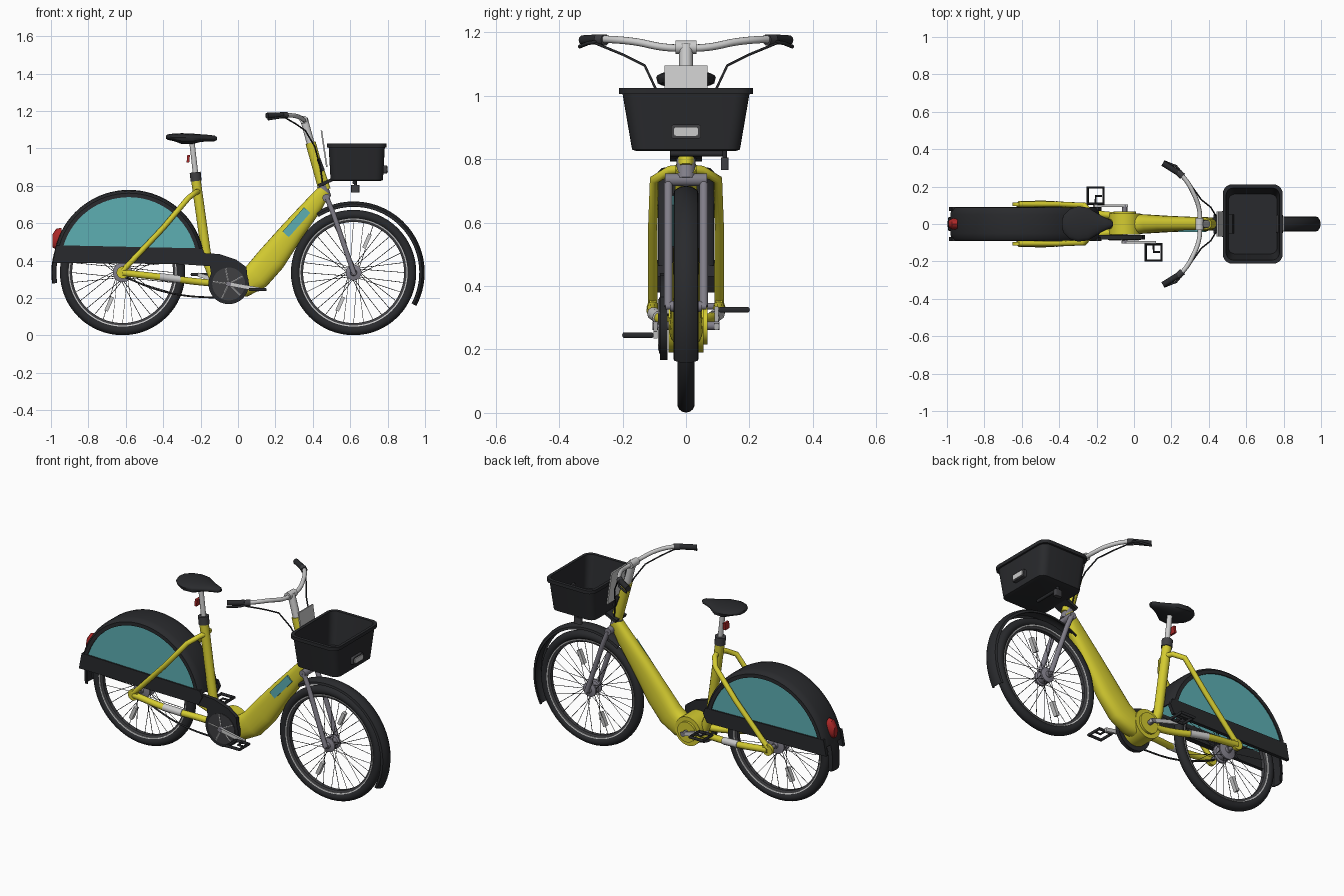
import bpy, bmesh, math
from mathutils import Vector

if "Cube" in bpy.data.objects:
    bpy.data.objects.remove(bpy.data.objects["Cube"])

def mat(name, r, g, b):
    m = bpy.data.materials.new(name)
    m.diffuse_color = (r, g, b, 1)
    m.use_nodes = True
    m.node_tree.nodes["Principled BSDF"].inputs["Base Color"].default_value = m.diffuse_color
    return m

YEL = mat("yellow", .66, .60, .03)
TEAL = mat("teal", .11, .43, .45)
BLK = mat("black", .022, .023, .026)
DARK = mat("dark_grey", .05, .05, .055)
LIGHT = mat("light_grey", .58, .58, .58)
FORK = mat("fork_grey", .22, .21, .25)
RED = mat("red", .4, .02, .02)
C, S, PI = math.cos, math.sin, math.pi

def loft(name, rings, m, caps=True, loop=False, closed=True):
    """Skin a list of point rings."""
    bm = bmesh.new()
    vs = [[bm.verts.new(p) for p in r] for r in rings]
    n = len(rings[0])
    for i in range(len(vs) if loop else len(vs) - 1):
        a, b = vs[i], vs[(i + 1) % len(vs)]
        for j in range(n if closed else n - 1):
            k = (j + 1) % n
            bm.faces.new((a[j], a[k], b[k], b[j]))
    if caps and not loop:
        bm.faces.new(vs[0])
        bm.faces.new(vs[-1])
    bmesh.ops.recalc_face_normals(bm, faces=bm.faces)
    me = bpy.data.meshes.new(name)
    bm.to_mesh(me)
    bm.free()
    ob = bpy.data.objects.new(name, me)
    bpy.context.collection.objects.link(ob)
    me.materials.append(m)
    return ob

def prism(name, pts, y0, y1, m):
    return loft(name, [[(x, y, z) for x, z in pts] for y in (y0, y1)], m)

def lathe(name, prof, cx, cz, m, seg=64):
    """Revolve a closed (radius, y) profile around a y axis."""
    return loft(name, [[(cx + r * C(2*PI*i/seg), y, cz + r * S(2*PI*i/seg)) for r, y in prof]
                       for i in range(seg)], m, loop=True)

def disc(name, cx, cz, r, y0, y1, m, seg=32):
    return prism(name, [(cx + r*C(2*PI*i/seg), cz + r*S(2*PI*i/seg)) for i in range(seg)], y0, y1, m)

def tubes(name, paths, r, m, smooth=False, cyclic=False, res=3):
    """Round tubes along one or more paths."""
    cu = bpy.data.curves.new(name, 'CURVE')
    cu.dimensions, cu.bevel_depth, cu.bevel_resolution = '3D', r, res
    cu.use_fill_caps, cu.resolution_u = True, 6
    for p in paths:
        s = cu.splines.new('BEZIER' if smooth else 'POLY')
        if smooth:
            s.bezier_points.add(len(p) - 1)
            for b, q in zip(s.bezier_points, p):
                b.co = q
                b.handle_left_type = b.handle_right_type = 'AUTO'
        else:
            s.points.add(len(p) - 1)
            for b, q in zip(s.points, p):
                b.co = (*q, 1)
        s.use_cyclic_u = cyclic
    cu.materials.append(m)
    ob = bpy.data.objects.new(name, cu)
    bpy.context.collection.objects.link(ob)
    return ob

def both(p):
    return [p, [(x, -y, z) for x, y, z in p]]

def slab(name, a, b, w, y0, y1, m):
    """Flat bar from a to b in the side plane, width w."""
    a, b = Vector(a), Vector(b)
    d = (b - a).normalized()
    n = Vector((-d.y, d.x)) * w / 2
    return prism(name, [a - n, b - n, b + n, a + n], y0, y1, m)

def rrect(cx, hx, hy, r, z):
    out = []
    for k, (sx, sy) in enumerate(((1, 1), (-1, 1), (-1, -1), (1, -1))):
        for i in range(6):
            t = (k + i / 5) * PI / 2
            out.append((cx + sx*(hx - r) + r*C(t), sy*(hy - r) + r*S(t), z))
    return out

def arc_shell(name, cx, cz, t0, t1, prof, m, n=36):
    """Open mudguard section (radius, y) swept through an arc."""
    ts = [math.radians(t0 + (t1 - t0) * i / n) for i in range(n + 1)]
    ob = loft(name, [[(cx + r*C(t), y, cz + r*S(t)) for r, y in prof] for t in ts], m, False, closed=False)
    so = ob.modifiers.new("thickness", 'SOLIDIFY')
    so.thickness, so.offset = .006, 0
    return ob

# wheels
WZ = .336
for tag, wx, hub in (("front", .618, .042), ("rear", -.617, .052)):
    lathe(tag + "_tire", [(.309 + .026*C(2*PI*i/14), .027*S(2*PI*i/14)) for i in range(14)], wx, WZ, BLK)
    lathe(tag + "_rim", [(.27, -.011), (.292, -.018), (.292, .018), (.27, .011)], wx, WZ, DARK)
    lathe(tag + "_rim_stripe", [(.283, -.020), (.289, -.022), (.289, .022), (.283, .020)], wx, WZ, LIGHT)
    lathe(tag + "_hub", [(.006, -.05), (.016, -.05), (.018, -.036), (hub, -.03), (hub, -.02), (hub*.8, -.015),
                         (hub*.8, .015), (hub, .02), (hub, .03), (.018, .036), (.016, .05), (.006, .05)], wx, WZ, FORK, 32)
    sp = []
    for i in range(32):
        t = 2*PI*i/32
        u = t + (.5 if i % 4 < 2 else -.5)
        sp.append([(wx + hub*.9*C(u), .025*(-1)**i, WZ + hub*.9*S(u)), (wx + .273*C(t), 0, WZ + .273*S(t))])
    tubes(tag + "_spokes", sp, .0016, DARK, res=0)
    for s in (1, -1):
        slab(tag + "_spoke_reflector", (wx + s*.055, WZ + s*.13), (wx + s*.088, WZ + s*.205), .02, -.012, .012, LIGHT)
    tubes(tag + "_axle", [[(wx, -.11 if wx < 0 else -.065, WZ), (wx, .11 if wx < 0 else .065, WZ)]], .011, FORK)

# front mudguard
arc_shell("front_mudguard", .618, WZ, 122, -28,
          [(.352, -.037), (.364, -.034), (.374, -.018), (.377, 0), (.374, .018), (.364, .034), (.352, .037)], BLK)

# rear wheel cover with side panels and lower strips
GX, GZ = -.583, .373
arc_shell("rear_cover", GX, GZ, 10, 171, [(.366, -.086), (.386, -.086), (.396, -.076), (.401, -.05), (.402, 0),
          (.401, .05), (.396, .076), (.386, .086), (.366, .086)], BLK)
arc_shell("rear_mudflap", -.617, WZ, 150, 189, [(.355, -.04), (.374, -.032), (.378, 0), (.374, .032), (.355, .04)], BLK, 10)
panel = [(GX + .376*C(math.radians(t)), GZ + .376*S(math.radians(t))) for t in range(12, 169, 4)]
strip = [(-.99, .388), (-.972, .482), (-.19, .465), (-.175, .43), (-.2, .38), (-.5, .383)]
for s in (-1, 1):
    prism("side_panel", panel, s*.074, s*.082, TEAL)
    prism("cover_strip", strip, s*.07, s*.09, BLK)
loft("tail_light", [[(x, w*C(2*PI*i/16), z + h*S(2*PI*i/16)) for i in range(16)] for x, z, w, h in
     ((-.945, .52, .03, .055), (-.972, .515, .03, .055), (-.992, .505, .018, .035))], RED)

# chain case and crankset
prism("chain_case", [(-.6, .385), (-.6, .435), (-.19, .44), (-.1, .435), (-.01, .405), (.045, .365), (.052, .3),
                     (-.05, .27), (-.14, .3), (-.15, .37), (-.3, .38)], -.082, -.058, BLK)
KX, KZ = -.05, .275
disc("chain_disc", KX, KZ, .108, -.082, -.058, BLK, 48)
disc("chainring", KX, KZ, .088, -.085, -.08, DARK, 48)
tubes("chainring_arms", [[(KX, -.085, KZ), (KX + .085*C(t), -.085, KZ + .085*S(t))]
                         for t in (.5, 1.76, 3.0, 4.27, 5.5)], .004, LIGHT, res=1)
tubes("crank_axle", [[(KX, -.105, KZ), (KX, .105, KZ)]], .014, FORK)
for s in (1, -1):
    px, pz = KX + s*.155, .285 - s*.04
    slab("crank_arm", (KX - s*.015, KZ + s*.003), (px + s*.01, pz), .022, -s*.09, -s*.103, LIGHT)
    ys = (-s*.108, -s*.195)
    tubes("pedal_frame", [[(px - .042, ys[0], pz), (px + .042, ys[0], pz), (px + .042, ys[1], pz),
                           (px - .042, ys[1], pz)]], .009, BLK, cyclic=True)
    tubes("pedal_spindle", [[(px, -s*.095, pz), (px, -s*.15, pz), (px + .035, -s*.15, pz)]], .006, BLK)
tubes("lower_chain_guide", [[(-.6, -.06, .31), (-.45, -.065, .25), (-.3, -.07, .215), (-.1, -.07, .2)]], .005, BLK, True)

# frame: lofted down tube, motor shell, seat tube, stays
spine = [(.462, .775, .036, .033), (.40, .69, .05, .036), (.29, .555, .063, .039), (.18, .41, .078, .044),
         (.10, .318, .077, .049), (.03, .275, .07, .053), (-.06, .265, .06, .053)]
rings = []
for i, (x, z, a, b) in enumerate(spine):
    p, q = spine[max(i - 1, 0)], spine[min(i + 1, len(spine) - 1)]
    d = Vector((q[0] - p[0], q[1] - p[1])).normalized()
    ring = []
    for k in range(24):
        u, v = C(2*PI*k/24), S(2*PI*k/24)
        u, v = math.copysign(abs(u)**.8, u), math.copysign(abs(v)**.8, v)
        ring.append((x - d.y*a*u, b*v, z + d.x*a*u))
    rings.append(ring)
loft("down_tube", rings, YEL)
disc("motor_shell", KX, KZ, .085, -.055, .055, YEL)
disc("motor_cap", KX, KZ, .06, .055, .068, YEL)
slab("down_tube_panel", (.255, .54), (.37, .67), .045, -.043, -.03, TEAL)
tubes("seat_tube", [[(-.225, 0, .83), (-.165, 0, .40), (-.12, 0, .28)]], .027, YEL)
tubes("seat_stays", both([(-.21, 0, .77), (-.225, .05, .765), (-.265, .1, .735), (-.4, .105, .575), (-.617, .105, .345)]), .015, YEL)
tubes("chain_stays", both([(-.617, .105, .335), (-.4, .1, .31), (-.2, .055, .285), (-.06, .04, .275)]), .019, YEL, True)
tubes("stay_sleeve", both([(-.42, .102, .313), (-.31, .085, .3)]), .021, LIGHT)
for s in (-1, 1):
    disc("dropout", -.617, WZ, .032, s*.095, s*.115, YEL)
tubes("head_tube", [[(.388, 0, 1.03), (.462, 0, .765)]], .029, YEL)
tubes("basket_mount", [[(.425, 0, .93), (.475, 0, .78)]], .022, YEL)

# seat
tubes("seat_post", [[(-.247, 0, 1.04), (-.223, 0, .83)]], .015, LIGHT)
tubes("seat_collar", [[(-.229, 0, .872), (-.224, 0, .825)]], .031, DARK)
slab("seat_reflector", (-.268, .925), (-.264, .965), .014, -.02, .02, RED)
loft("saddle", [[(x, w*C(2*PI*k/20), z + h*S(2*PI*k/20) - (.012 if S(2*PI*k/20) < -.1 and w > .08 else 0))
                 for k in range(20)] for x, w, z, h in
     ((-.386, .02, 1.06, .008), (-.375, .05, 1.06, .015), (-.345, .08, 1.059, .02), (-.3, .094, 1.058, .023),
      (-.245, .088, 1.057, .022), (-.195, .056, 1.055, .02), (-.155, .034, 1.054, .018), (-.125, .022, 1.053, .015),
      (-.113, .01, 1.053, .008))], BLK)

# fork
tubes("fork_legs", both([(.618, .056, WZ), (.51, .056, .65), (.475, .056, .735)]), .014, FORK)
tubes("fork_crown", [[(.472, -.066, .735), (.472, .066, .735)]], .021, FORK)
tubes("steerer", [[(.45, 0, .8), (.472, 0, .735)]], .03, FORK)

# stem, handlebar, grips, brakes, cables
tubes("stem", [[(.39, 0, 1.02), (.352, 0, 1.16)]], .022, LIGHT)
tubes("stem_clamp", [[(.35, -.033, 1.153), (.35, .033, 1.153)]], .022, LIGHT)
tubes("handlebar", [[(.2, -.3, 1.178), (.26, -.255, 1.178), (.32, -.16, 1.17), (.35, -.07, 1.153), (.352, 0, 1.15),
                     (.35, .07, 1.153), (.32, .16, 1.17), (.26, .255, 1.178), (.2, .3, 1.178)]], .012, LIGHT, True)
tubes("grips", both([(.235, .275, 1.178), (.155, .325, 1.175)]), .016, BLK)
tubes("brake_levers", both([(.25, .28, 1.17), (.225, .31, 1.165), (.16, .335, 1.155)]), .006, BLK)
tubes("brake_clamps", both([(.26, .255, 1.176), (.235, .277, 1.176)]), .018, DARK)
tubes("cables", both([(.25, .285, 1.165), (.31, .2, 1.13), (.36, .13, 1.095), (.41, .09, 1.01), (.44, .04, .9), (.455, .03, .8)]), .004, BLK)
slab("display_plate", (.446, 1.095), (.475, .9), .008, -.068, .068, LIGHT)

# basket, bracket, lights
BX = .635
loft("basket", [rrect(BX, *v) for v in ((.125, .155, .04, .825), (.14, .17, .04, .83), (.15, .2, .045, 1.005), (.16, .212, .05, 1.005),
     (.16, .212, .05, 1.025), (.143, .193, .04, 1.025), (.13, .16, .035, .837))], BLK)
slab("basket_bracket", (.43, .8), (.53, .845), .018, -.05, .05, BLK)
slab("basket_clip", (.43, .945), (.455, .88), .02, -.035, .035, BLK)
for n, x0, x1, w, h, m in (("headlight_frame", .76, .797, .048, .022, DARK), ("headlight_lens", .79, .802, .04, .015, LIGHT)):
    loft(n, [[(x, a - BX, .887 + b) for a, b, _ in rrect(BX, w, h, .01, 0)] for x in (x0, x1)], m)
tubes("lamp_bar", [[(.62, -.05, .817), (.62, .12, .817)]], .009, BLK)
loft("under_lamp", [rrect(.627, .022, .012, .006, z) for z in (.765, .805)], DARK).location.y = .122
tubes("under_lamp_post", [[(.627, .122, .8), (.627, .122, .83)]], .008, BLK)

# convert tubes and set smooth shading with sharp edges
bpy.ops.object.select_all(action='SELECT')
bpy.context.view_layer.objects.active = bpy.data.objects["saddle"]
bpy.ops.object.convert(target='MESH')
bpy.ops.object.select_all(action='SELECT')
bpy.ops.object.shade_smooth_by_angle(angle=math.radians(38))
